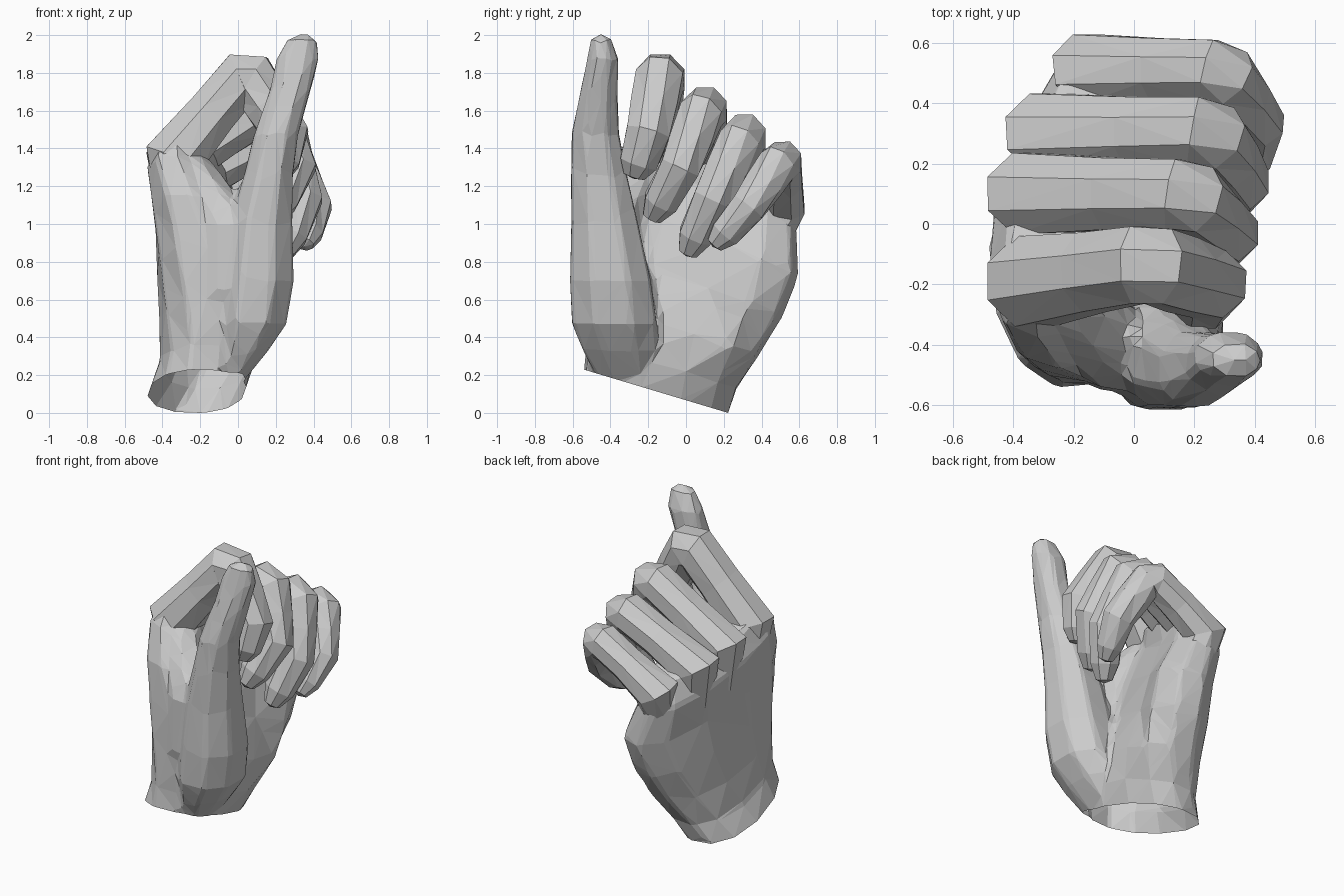
import bpy, bmesh
from math import cos, sin, pi, radians
from mathutils import Vector

if "Cube" in bpy.data.objects:
    bpy.data.objects.remove(bpy.data.objects["Cube"])

skin = bpy.data.materials.new("light_grey")
skin.use_nodes = True
GREY = (0.6, 0.6, 0.6, 1)
skin.diffuse_color = GREY
skin.node_tree.nodes["Principled BSDF"].inputs["Base Color"].default_value = GREY


def loft(bm, rings, tip=None):
    """Bridge equal rings of points into a closed tube."""
    loops = [[bm.verts.new(p) for p in ring] for ring in rings]
    n = len(loops[0])
    sides = []
    for a, b in zip(loops, loops[1:]):
        for i in range(n):
            j = (i + 1) % n
            sides.append(bm.faces.new((a[i], a[j], b[j], b[i])))
    bm.faces.new(loops[0][::-1])
    if tip is None:
        bm.faces.new(loops[-1])
    else:
        end = bm.verts.new(tip)
        for i in range(n):
            bm.faces.new((loops[-1][i], loops[-1][(i + 1) % n], end))
    bmesh.ops.triangulate(bm, faces=sides, quad_method="SHORT_EDGE")
    bmesh.ops.recalc_face_normals(bm, faces=bm.faces)


def make_object(name, bm):
    mesh = bpy.data.meshes.new(name)
    bm.to_mesh(mesh)
    bm.free()
    mesh.materials.append(skin)
    obj = bpy.data.objects.new(name, mesh)
    bpy.context.collection.objects.link(obj)
    return obj


def flat_ring(x, y, z, rx, ry, slope=0, turn=0, scoop=0, n=12, power=0.92):
    """Rounded section turned about z, sloping along y, hollowed on its +x side."""
    pts = []
    a = radians(turn)
    for i in range(n):
        t = 2 * pi * (i + 0.5) / n
        c, s = cos(t), sin(t)
        u = rx * abs(c) ** power * (1 if c > 0 else -1)
        u *= 1 - scoop * max(0, c) ** 5
        v = ry * abs(s) ** power * (1 if s > 0 else -1)
        dx, dy = u * cos(a) - v * sin(a), u * sin(a) + v * cos(a)
        pts.append((x + dx, y + dy, z + slope * dy))
    return pts


def finger(name, joints, radius):
    """Mitred tube through root, knuckle, middle joint, end joint and tip."""
    root, mcp, pip, dip, tip = [Vector(j) for j in joints]
    stops = [(root, 0.95), (mcp, 1.17), (mcp.lerp(pip, 0.5), 1.03),
             (pip.lerp(mcp, 0.1), 1.0), (pip.lerp(dip, 0.15), 0.98),
             (pip.lerp(dip, 0.55), 0.97), (dip, 0.9),
             (tip.lerp(dip, 0.35), 0.78), (tip.lerp(dip, 0.06), 0.45)]
    points = [p for p, k in stops]
    dirs = [(b - a).normalized() for a, b in zip(points, points[1:])]
    rings = []
    for i, (p, k) in enumerate(stops):
        before, after = dirs[max(i - 1, 0)], dirs[min(i, len(dirs) - 1)]
        along = (before + after).normalized()
        side = (Vector((0, 1, 0)) - along * along.y).normalized()
        up = along.cross(side) / along.dot(after)
        rings.append([p + radius * k * (side * cos(t) + up * sin(t))
                      for t in [2 * pi * (s + 0.5) / 8 for s in range(8)]])
    bm = bmesh.new()
    loft(bm, rings, tip)
    return make_object(name, bm)


# Palm: x, y, z, half width, half depth, slope, turn, hollow
palm_rings = [
    (-0.23, -0.17, -0.02, 0.26, 0.39, -0.3, 7, 0),
    (-0.22, -0.16, 0.11, 0.26, 0.39, -0.3, 6, 0),
    (-0.17, -0.13, 0.25, 0.25, 0.41, -0.3, 0, 0),
    (-0.13, -0.07, 0.45, 0.28, 0.47, -0.3, -8, 0.3),
    (-0.13, 0.00, 0.70, 0.28, 0.53, -0.35, -13, 0.55),
    (-0.15, 0.06, 0.95, 0.26, 0.56, -0.4, -17, 0.6),
    (-0.23, 0.11, 1.18, 0.21, 0.50, -0.4, -17, 0.4),
    (-0.23, 0.13, 1.33, 0.15, 0.43, -0.4, -17, 0)]

# Thumb with its fleshy base
thumb_rings = [
    (-0.06, -0.30, 0.14, 0.07, 0.16),
    (0.03, -0.35, 0.33, 0.14, 0.21),
    (0.07, -0.38, 0.47, 0.20, 0.24),
    (0.10, -0.40, 0.70, 0.21, 0.23),
    (0.12, -0.43, 1.00, 0.18, 0.19),
    (0.16, -0.46, 1.25, 0.14, 0.16),
    (0.20, -0.48, 1.47, 0.125, 0.135),
    (0.28, -0.46, 1.72, 0.115, 0.105),
    (0.315, -0.44, 1.87, 0.12, 0.09),
    (0.34, -0.45, 1.98, 0.085, 0.06)]

# Web of flesh between thumb and first finger
web_rings = [
    (-0.13, -0.30, 0.28, 0.20, 0.14, 0, -25),
    (-0.13, -0.36, 0.65, 0.28, 0.16, 0, -35),
    (-0.13, -0.36, 1.00, 0.28, 0.15, 0, -35),
    (-0.21, -0.29, 1.18, 0.21, 0.14, 0, -35),
    (-0.29, -0.22, 1.36, 0.13, 0.13, 0, -35)]

# Fuse palm, thumb and web into one faceted body
body = bmesh.new()
loft(body, [flat_ring(*r) for r in palm_rings])
loft(body, [flat_ring(*r, n=8) for r in web_rings])
loft(body, [flat_ring(*r, n=8) for r in thumb_rings], (0.35, -0.45, 2.015))
palm = make_object("palm_and_thumb", body)
remesh = palm.modifiers.new("fuse", "REMESH")
remesh.mode = "VOXEL"
remesh.voxel_size = 0.025
smooth = palm.modifiers.new("soften", "SMOOTH")
smooth.iterations = 4
facets = palm.modifiers.new("facets", "DECIMATE")
facets.ratio = 0.04
fused = bpy.data.meshes.new_from_object(
    palm.evaluated_get(bpy.context.evaluated_depsgraph_get()))
palm.modifiers.clear()

# Open, slanted wrist
cut = bmesh.new()
cut.from_mesh(fused)
bmesh.ops.bisect_plane(cut, geom=cut.verts[:] + cut.edges[:] + cut.faces[:],
                       plane_co=(-0.22, -0.16, 0.115), plane_no=(0, 0.3, 1),
                       clear_inner=True)
for face in cut.faces:
    face.smooth = False
cut.to_mesh(palm.data)
cut.free()

# Curled fingers, each rooted in the palm
finger("index_finger", [(-0.31, -0.16, 1.10), (-0.33, -0.19, 1.36), (0.05, -0.13, 1.81),
                        (0.25, -0.20, 1.48), (0.21, -0.28, 1.24)], 0.138)
finger("middle_finger", [(-0.31, 0.08, 1.05), (-0.34, 0.10, 1.31), (0.18, 0.10, 1.63),
                         (0.30, -0.03, 1.30), (0.18, -0.19, 1.02)], 0.125)
finger("ring_finger", [(-0.25, 0.26, 0.98), (-0.28, 0.30, 1.22), (0.25, 0.31, 1.48),
                       (0.34, 0.14, 1.13), (0.24, 0.00, 0.83)], 0.122)
finger("little_finger", [(-0.12, 0.43, 0.88), (-0.14, 0.51, 1.10), (0.29, 0.51, 1.35),
                         (0.40, 0.33, 1.09), (0.35, 0.14, 0.88)], 0.11)
